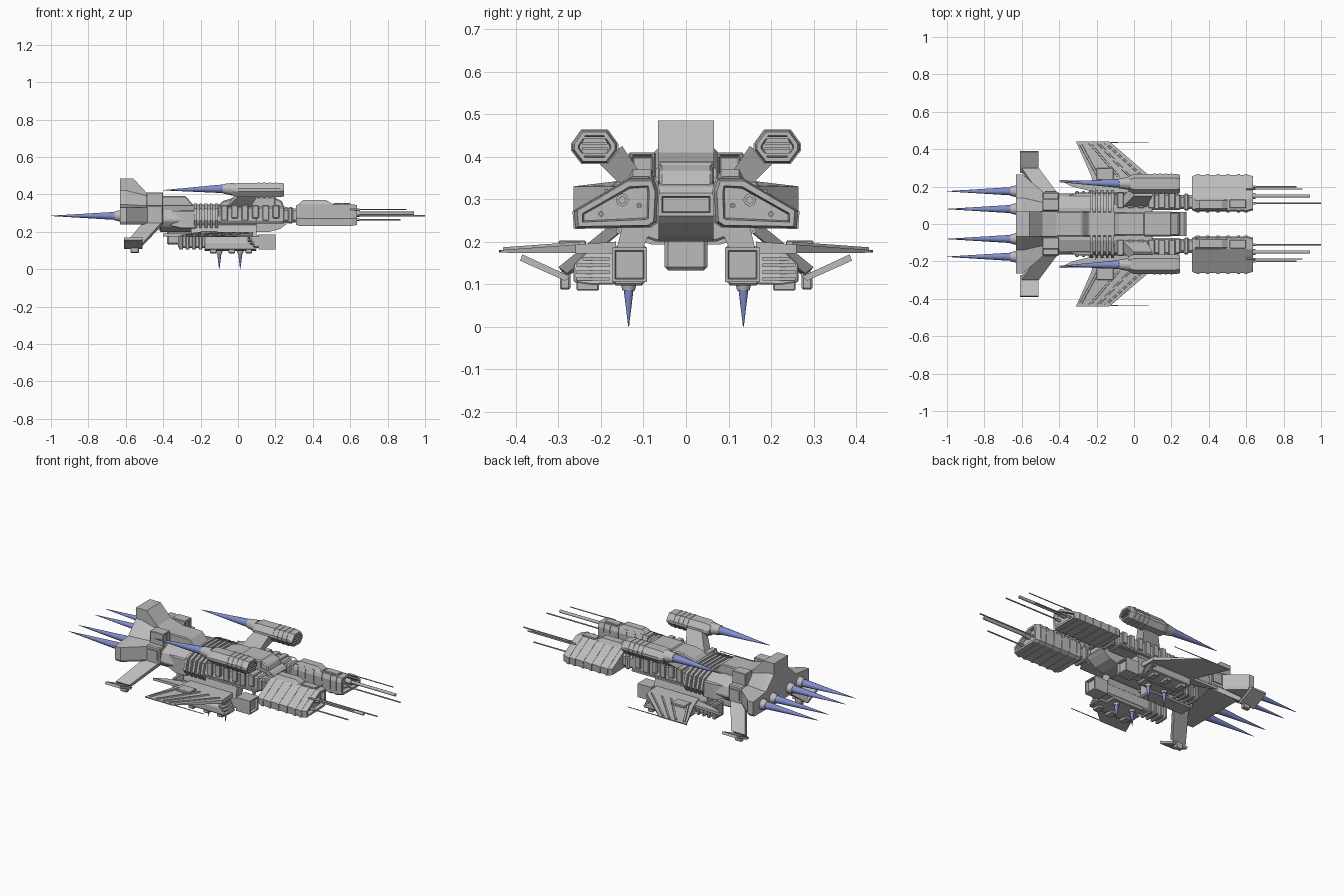
import bpy, bmesh, math
from mathutils import Vector

def material(name, rgb):
    m = bpy.data.materials.new(name)
    m.diffuse_color = (*rgb, 1)
    return m

GREY = material("hull grey", (0.5, 0.5, 0.5))
BLUE = material("exhaust blue", (0.22, 0.27, 0.60))

def loft(name, rings, mirror=False, mat=GREY, inset=0, smooth=False, bevel=0):
    """Skin rings of 3D points, cap the ends; optional recess in the last cap and copy across y."""
    bm = bmesh.new()
    for s in ((1, -1) if mirror else (1,)):
        vs = [[bm.verts.new((p[0], p[1] * s, p[2])) for p in r] for r in rings]
        n = len(vs[0])
        for a, b in zip(vs, vs[1:]):
            for i in range(n):
                f = bm.faces.new((a[i], a[(i + 1) % n], b[(i + 1) % n], b[i]))
                f.smooth = smooth
        bm.faces.new(vs[0])
        cap = bm.faces.new(vs[-1])
        bmesh.ops.recalc_face_normals(bm, faces=bm.faces[:])
        if inset:
            bmesh.ops.inset_individual(bm, faces=[cap], thickness=inset, depth=0)
            bmesh.ops.inset_individual(bm, faces=[cap], thickness=inset * 0.3, depth=-inset * 1.5)
    me = bpy.data.meshes.new(name)
    bm.to_mesh(me)
    bm.free()
    me.materials.append(mat)
    ob = bpy.data.objects.new(name, me)
    bpy.context.collection.objects.link(ob)
    if bevel:
        b = ob.modifiers.new("bevel", 'BEVEL')
        b.width, b.segments, b.limit_method = bevel, 1, 'ANGLE'
    return ob

def along_x(name, prof, x0, x1, **k):      # (y, z) profile
    return loft(name, [[(x, y, z) for y, z in prof] for x in (x0, x1)], **k)

def along_y(name, prof, y0, y1, **k):      # (x, z) profile
    return loft(name, [[(x, y, z) for x, z in prof] for y in (y0, y1)], **k)

def box(name, x0, x1, y0, y1, z0, z1, **k):
    return along_x(name, [(y0, z0), (y1, z0), (y1, z1), (y0, z1)], x0, x1, **k)

def tube(name, a, b, r0, r1, seg=14, **k):
    a, b = Vector(a), Vector(b)
    q = (b - a).to_track_quat('Z', 'Y')
    rings = [[c + q @ Vector((r * math.cos(t), r * math.sin(t), 0))
              for t in [2 * math.pi * i / seg for i in range(seg)]] for c, r in ((a, r0), (b, r1))]
    return loft(name, rings, smooth=True, **k)

def sym(half):                              # half profile (y >= 0) to full profile
    return half + [(-y, z) for y, z in reversed(half)]

# Main hull
along_x("mid_hull", sym([(0.07, 0.2), (0.14, 0.225), (0.165, 0.26), (0.15, 0.315), (0.085, 0.34)]), -0.42, 0.10, bevel=0.005)
nose = [(0.10, 0.2, 0.345), (0.17, 0.2, 0.345), (0.225, 0.215, 0.34), (0.265, 0.245, 0.33), (0.28, 0.26, 0.315)]
loft("nose", [[(x, -.065, a), (x, .065, a), (x, .065, b), (x, -.065, b)] for x, a, b in nose], inset=0.012)
along_y("cockpit_hump", [(-0.12, 0.33), (-0.08, 0.365), (-0.03, 0.38), (0.2, 0.38), (0.235, 0.365), (0.25, 0.32)], -0.062, 0.062, bevel=0.006)
box("hump_band", 0.05, 0.2, -0.066, 0.066, 0.33, 0.386, bevel=0.006)
along_y("spine", [(-0.62, 0.25), (-0.62, 0.39), (-0.28, 0.39), (-0.24, 0.345), (-0.1, 0.345), (-0.1, 0.25)], -0.066, 0.066, bevel=0.005)
for i in range(5):
    x = -0.235 + i * 0.028
    along_x("hull_rib", sym([(0.08, 0.193), (0.15, 0.215), (0.182, 0.26), (0.165, 0.325), (0.09, 0.352)]), x, x + 0.015)
loft("hull_flank", [[(x, y, z) for y, z in ((0, .2 + d), (w, .22 + d), (w, .31), (0, .34))]
     for x, w, d in ((-0.48, .12, .04), (-0.3, .165, 0), (-0.23, .165, 0))], mirror=True)

# Equipment along the hull sides
box("side_rail", -0.11, 0.25, 0.075, 0.16, 0.245, 0.335, mirror=True, bevel=0.008)
for i in range(6):
    x = -0.09 + i * 0.055
    box("side_module", x, x + 0.036, 0.085, 0.169, 0.26 + 0.012 * (i % 2), 0.343, mirror=True, bevel=0.004)
box("side_pipe", -0.1, 0.24, 0.155, 0.172, 0.248, 0.258, mirror=True)

# Tail fin, rear bulkhead and engine blocks
along_y("tail_fin", [(-0.63, 0.24), (-0.63, 0.485), (-0.56, 0.485), (-0.49, 0.41), (-0.40, 0.385), (-0.40, 0.24)], -0.066, 0.066)
rear = [(0.066, 0.24), (0.255, 0.24), (0.265, 0.255), (0.265, 0.33), (0.14, 0.345), (0.066, 0.42)]
front = [(0.066, 0.24), (0.11, 0.24), (0.115, 0.255), (0.115, 0.33), (0.10, 0.335), (0.066, 0.375)]
loft("rear_bulkhead", [[(x, y, z) for y, z in p] for x, p in ((-0.63, rear), (-0.595, rear), (-0.42, front))], mirror=True)
box("engine_block", -0.49, -0.40, 0.07, 0.135, 0.33, 0.41, mirror=True, bevel=0.006, inset=0.01)
box("engine_side_block", -0.49, -0.40, 0.09, 0.17, 0.24, 0.34, mirror=True, bevel=0.006)
box("side_block_plate", -0.475, -0.415, 0.168, 0.176, 0.262, 0.32, mirror=True)
for y in (0.08, 0.175):
    tube("rear_nozzle", (-0.62, y, 0.285), (-0.66, y, 0.285), 0.034, 0.024, mirror=True)
    tube("rear_exhaust", (-0.655, y, 0.285), (-1.0, y, 0.285), 0.022, 0.001, mirror=True, mat=BLUE)

# Rear stabilisers: swept leg, tip plate and foot
loft("stabiliser_leg", [[(-0.49, .12, .25), (-0.39, .12, .25), (-0.39, .14, .27), (-0.49, .14, .27)],
     [(-0.60, .28, .115), (-0.51, .28, .125), (-0.51, .30, .14), (-0.60, .30, .14)]], mirror=True)
loft("stabiliser_tip", [[(x, .272, .118), (x, .285, .108), (x, .39, .155), (x, .385, .17)] for x in (-0.61, -0.51)], mirror=True)
box("stabiliser_foot", -0.575, -0.53, 0.272, 0.297, 0.087, 0.13, mirror=True, bevel=0.004)

# Forward gun pods on arms
box("pod_arm", 0.18, 0.36, 0.08, 0.155, 0.25, 0.325, mirror=True, bevel=0.012)
box("arm_collar", 0.265, 0.295, 0.073, 0.162, 0.243, 0.332, mirror=True, bevel=0.008)
pod = [(0.07, 0.245), (0.085, 0.235), (0.26, 0.232), (0.263, 0.272), (0.135, 0.347), (0.075, 0.347), (0.066, 0.32)]
def pod_ring(x, s):
    return [(x, 0.16 + (y - 0.16) * s, 0.285 + (z - 0.285) * s) for y, z in pod]
loft("gun_pod", [pod_ring(x, s) for x, s in ((0.31, .9), (0.325, 1), (0.61, 1), (0.635, .93))], mirror=True, inset=0.014)
for x in (0.335, 0.385, 0.44, 0.495, 0.55, 0.59):
    loft("pod_band", [pod_ring(x, 1.04), pod_ring(x + 0.016, 1.04)], mirror=True)
loft("pod_top_bump", [[(x, .07, .34), (x, .14, .34), (x, .125, z), (x, .082, z)]
     for x, z in ((.325, .35), (.35, .37), (.47, .37), (.50, .352))], mirror=True)
box("pod_rear_hatch", 0.51, 0.60, 0.085, 0.13, 0.34, 0.355, mirror=True, bevel=0.003)
for y, z, end, r in ((0.2, 0.265, 0.87, .004), (0.187, 0.32, 0.90, .003), (0.15, 0.298, 0.94, .009), (0.11, 0.285, 1.0, .004)):
    tube("gun_barrel", (0.6, y, z), (end, y, z), r, r, seg=8, mirror=True)
    tube("barrel_socket", (0.6, y, z), (0.65, y, z), r * 1.7, r * 1.7, seg=8, mirror=True)

# Raised nacelles on slanted pylons
nac = [(0.185, 0.385), (0.245, 0.385), (0.268, 0.415), (0.268, 0.43), (0.245, 0.462), (0.185, 0.462), (0.162, 0.43), (0.162, 0.415)]
def nac_ring(x, s):
    return [(x, 0.215 + (y - 0.215) * s, 0.424 + (z - 0.424) * s) for y, z in nac]
loft("nacelle", [nac_ring(x, s) for x, s in ((-0.03, .75), (0.0, 1), (0.225, 1), (0.245, .9))], mirror=True, inset=0.01)
for x in (0.105, 0.135, 0.165, 0.195):
    loft("nacelle_band", [nac_ring(x, 1.05), nac_ring(x + 0.012, 1.05)], mirror=True)
for z in (0.405, 0.418, 0.431, 0.444):
    box("nacelle_grille", 0.23, 0.246, 0.185, 0.245, z - 0.003, z + 0.003, mirror=True)
tube("nacelle_nozzle", (-0.02, 0.217, 0.427), (-0.08, 0.217, 0.43), 0.036, 0.026, mirror=True)
tube("nacelle_exhaust", (-0.075, 0.217, 0.43), (-0.4, 0.225, 0.422), 0.024, 0.001, mirror=True, mat=BLUE)
loft("nacelle_pylon", [[(-0.07, .08, .32), (0.06, .08, .32), (0.06, .14, .32), (-0.07, .14, .32)],
     [(0.0, .15, .425), (0.10, .15, .425), (0.10, .205, .385), (0.0, .205, .385)]], mirror=True)

# Belly pods with necks, ribs and downward thrusters
box("belly_core", -0.38, -0.08, -0.05, 0.05, 0.132, 0.21, bevel=0.008)
loft("belly_neck", [[(-0.25, .08, .235), (0.1, .08, .235), (0.1, .15, .235), (-0.25, .15, .235)],
     [(-0.25, .105, .175), (0.1, .105, .175), (0.1, .165, .175), (-0.25, .165, .175)]], mirror=True)
box("belly_pod", -0.32, 0.18, 0.1, 0.168, 0.112, 0.182, mirror=True, bevel=0.008)
box("belly_intake", 0.11, 0.2, 0.092, 0.174, 0.105, 0.186, mirror=True, inset=0.01)
for i in range(4):
    x = -0.315 + i * 0.035
    box("belly_rib", x, x + 0.02, 0.092, 0.176, 0.104, 0.19, mirror=True, bevel=0.005)
box("thruster_tray", -0.15, 0.06, 0.1, 0.17, 0.097, 0.12, mirror=True, bevel=0.004)
for x in (-0.1, 0.012):
    tube("belly_nozzle", (x, 0.135, 0.105), (x, 0.135, 0.085), 0.02, 0.015, mirror=True)
    tube("belly_exhaust", (x, 0.135, 0.088), (x, 0.135, 0.0), 0.012, 0.001, mirror=True, mat=BLUE)

# Outer wing-root pods with slanted louvres
def root_ring(y, top, bot):
    return [(-0.18, y, bot), (0.10, y, bot), (0.05, y, top), (-0.18, y, top)]
loft("wing_root_pod", [root_ring(.165, .195, .10), root_ring(.22, .19, .098), root_ring(.265, .145, .105)], mirror=True, bevel=0.004)
for i in range(5):
    z = 0.108 + i * 0.016
    x = 0.096 - (z - 0.10) * 0.5
    box("root_louvre", x - 0.02, x + 0.008, 0.18, 0.258 - max(0, i - 2) * 0.015, z, z + 0.008, mirror=True)
for x in (-0.15, -0.05, 0.04):
    box("root_foot", x, x + 0.035, 0.205, 0.258, 0.085, 0.11, mirror=True, bevel=0.003)

# Swept wings with raised ribs and tip antennae
plan = [(-0.31, 0.44), (-0.13, 0.44), (0.08, 0.26), (0.08, 0.165), (-0.2, 0.165), (-0.23, 0.26)]
def wing_z(y, up):
    t = (y - 0.165) / 0.275
    return (0.2 - 0.02 * t) if up else (0.172 + 0.002 * t)
loft("wing", [[(x, y, wing_z(y, u)) for x, y in plan] for u in (False, True)], mirror=True)
for a, b in (((-0.285, .425), (-0.19, .25)), ((-0.235, .43), (-0.08, .25)), ((-0.19, .43), (-0.02, .25)), ((-0.15, .43), (0.05, .25))):
    loft("wing_rib", [[(x + d, y, wing_z(y, True) + h) for d, h in ((-.009, -.004), (.009, -.004), (.006, .006), (-.006, .006))]
         for x, y in (a, b)], mirror=True)
box("wing_panel", -0.2, -0.11, 0.235, 0.3, 0.188, 0.203, mirror=True, bevel=0.003)
tube("wing_antenna", (-0.2, 0.437, 0.178), (0.08, 0.437, 0.178), 0.003, 0.002, seg=6, mirror=True)
loft("wing_fillet", [[(-0.4, .235, z), (-0.33, .2, z), (-0.17, .16, z), (-0.17, .23, z)] for z in (0.175, 0.19)], mirror=True)
